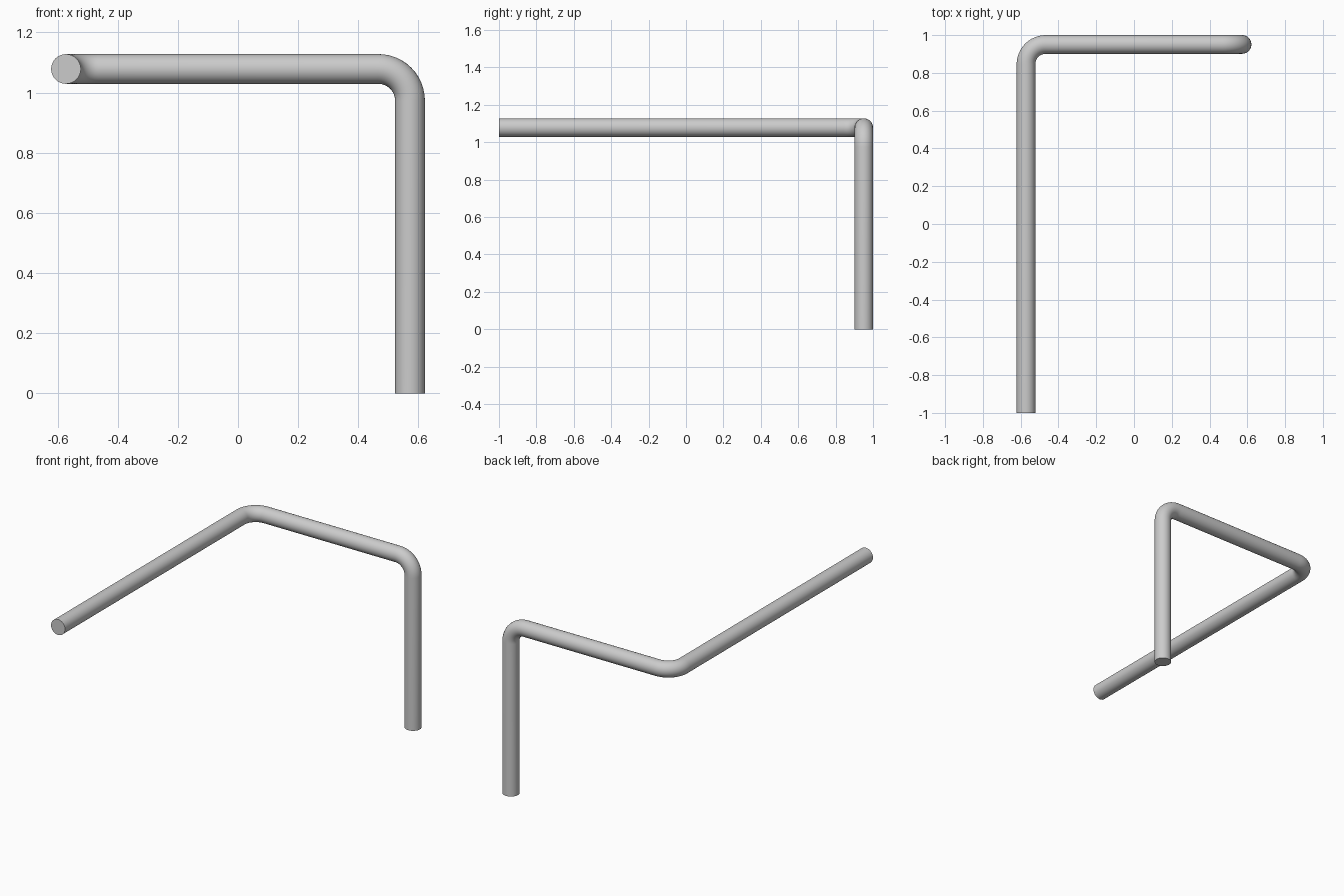
import bpy
import math
from mathutils import Vector

if "Cube" in bpy.data.objects:
    bpy.data.objects.remove(bpy.data.objects["Cube"])

R = 0.0495      # tube radius
BEND = 0.105    # centreline bend radius
STEPS = 12

# Corner points of the tube centreline
X, Y, Z = 0.572, 0.9505, 1.0785
corners = [Vector(p) for p in ((-X, -1, Z), (-X, Y, Z), (X, Y, Z), (X, Y, 0))]


def rounded_path(pts, radius):
    """Replace each right-angled inner corner with an arc."""
    path = [pts[0]]
    for a, b, c in zip(pts, pts[1:], pts[2:]):
        u = (a - b).normalized()
        v = (c - b).normalized()
        centre = b + (u + v) * radius
        for i in range(STEPS + 1):
            t = math.pi / 2 * i / STEPS
            path.append(centre - v * radius * math.cos(t) - u * radius * math.sin(t))
    path.append(pts[-1])
    return path


# Bent tube with capped ends
curve = bpy.data.curves.new("bent_pipe", 'CURVE')
curve.dimensions = '3D'
curve.bevel_depth = R
curve.bevel_resolution = 14
curve.use_fill_caps = True
path = rounded_path(corners, BEND)
spline = curve.splines.new('POLY')
spline.points.add(len(path) - 1)
for point, co in zip(spline.points, path):
    point.co = (*co, 1)

pipe = bpy.data.objects.new("bent_pipe", curve)
bpy.context.collection.objects.link(pipe)
bpy.context.view_layer.objects.active = pipe
pipe.select_set(True)
bpy.ops.object.convert(target='MESH')

# Weld the caps to the wall, smooth the wall and keep the end rims sharp
pipe = bpy.context.object
bpy.ops.object.mode_set(mode='EDIT')
bpy.ops.mesh.select_all(action='SELECT')
bpy.ops.mesh.remove_doubles(threshold=0.0001)
bpy.ops.mesh.normals_make_consistent(inside=False)
bpy.ops.object.mode_set(mode='OBJECT')
bpy.ops.object.shade_smooth_by_angle(angle=math.radians(30))
